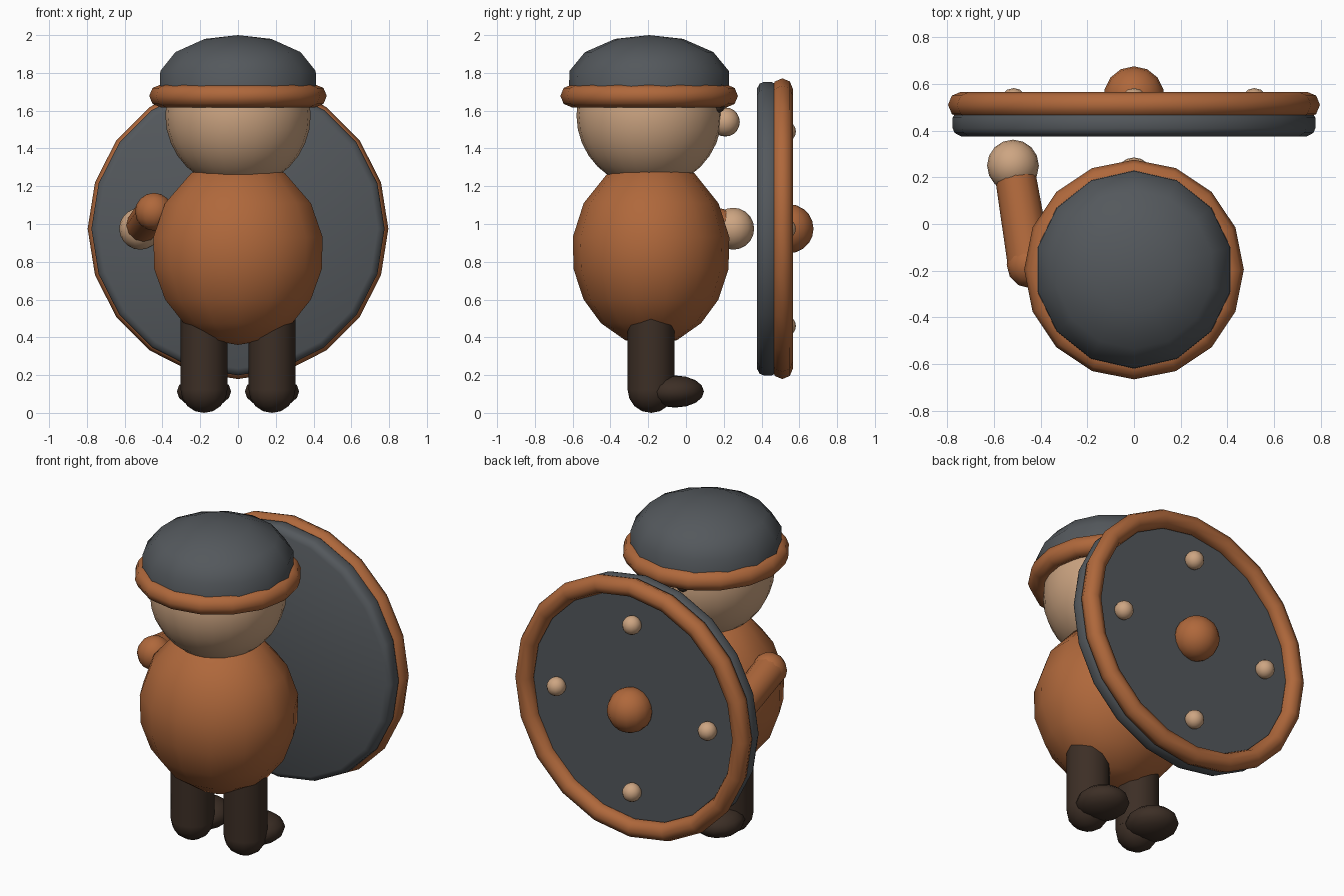
import bpy, bmesh, math
from mathutils import Vector, Matrix

if "Cube" in bpy.data.objects:
    bpy.data.objects.remove(bpy.data.objects["Cube"])


def material(name, col):
    m = bpy.data.materials.new(name)
    m.diffuse_color = (*col, 1)
    m.use_nodes = True
    m.node_tree.nodes["Principled BSDF"].inputs["Base Color"].default_value = m.diffuse_color
    return m


GREY = material("slate grey", (0.088, 0.098, 0.108))
RUST = material("rust brown", (0.43, 0.138, 0.044))
SKIN = material("tan skin", (0.61, 0.376, 0.223))
DARK = material("dark brown", (0.046, 0.028, 0.019))


def lathe(name, mat, profile, segs, loc=(0, 0, 0), scale=(1, 1, 1), axis=(0, 0, 1), closed=False, angle=50):
    """Spin (radius, height) points around an axis; zero radii become poles."""
    bm = bmesh.new()
    rings = []
    for r, h in profile:
        n = 1 if r < 1e-5 else segs
        ring = []
        for i in range(n):
            a = math.pi / 2 + 2 * math.pi * i / segs
            ring.append(bm.verts.new((r * math.cos(a), r * math.sin(a), h)))
        rings.append(ring)
    pairs = list(zip(rings, rings[1:]))
    if closed:
        pairs.append((rings[-1], rings[0]))
    for a, b in pairs:
        for i in range(segs):
            j = (i + 1) % segs
            vs = [a[i % len(a)], a[j % len(a)], b[j % len(b)], b[i % len(b)]]
            bm.faces.new(list(dict.fromkeys(vs)))
    bm.transform(Matrix.Diagonal((*scale, 1)))
    bmesh.ops.recalc_face_normals(bm, faces=bm.faces)
    me = bpy.data.meshes.new(name)
    bm.to_mesh(me)
    bm.free()
    me.materials.append(mat)
    ob = bpy.data.objects.new(name, me)
    bpy.context.collection.objects.link(ob)
    ob.location = loc
    ob.rotation_euler = Vector(axis).to_track_quat('Z', 'Y').to_euler()
    bpy.ops.object.select_all(action='DESELECT')
    ob.select_set(True)
    bpy.context.view_layer.objects.active = ob
    bpy.ops.object.shade_smooth_by_angle(angle=math.radians(angle))
    return ob


def ball(name, mat, loc, radii, segs=16, rings=10):
    prof = [(math.sin(math.pi * i / rings), -math.cos(math.pi * i / rings)) for i in range(rings + 1)]
    return lathe(name, mat, prof, segs, loc, radii, angle=70)


def ring(name, mat, loc, major, minor, segs, axis=(0, 0, 1)):
    prof = [(major + minor * math.cos(math.pi * i / 4), minor * math.sin(math.pi * i / 4)) for i in range(8)]
    return lathe(name, mat, prof, segs, loc, axis=axis, closed=True, angle=70)


def rod(name, mat, a, b, r1, r2, segs=12):
    a, b = Vector(a), Vector(b)
    d = b - a
    return lathe(name, mat, [(0, 0), (r1, 0), (r2, d.length), (0, d.length)], segs, a, axis=d)


CY = -0.195  # figure's own axis

# Body, head and face
lathe("body", RUST, [(0, .36), (.15, .385), (.29, .475), (.39, .6), (.448, .76), (.453, .93),
                     (.39, 1.11), (.25, 1.27), (0, 1.36)], 14, (0, CY + .01, 0), (1.015, .915, 1), angle=70)
ball("head", SKIN, (0, CY, 1.575), (.385, .385, .385), 24, 16)
ball("nose", SKIN, (0, .208, 1.54), (.077, .077, .077))
for s in (-1, 1):
    ball("eye", DARK, (s * .1, .172, 1.625), (.035, .035, .035), 12, 8)

# Cap with rolled brim
lathe("cap", GREY, [(0, 1.68), (.425, 1.68), (.422, 1.81), (.34, 1.91), (.18, 1.98), (0, 2.0)],
      14, (0, CY, 0), angle=70)
ring("cap_brim", RUST, (0, CY, 1.678), .41, .06, 16)

# Legs and feet
for s in (-1, 1):
    rod("leg", DARK, (s * .18, -.185, .12), (s * .18, -.185, .54), .124, .124)
    ball("heel", DARK, (s * .18, -.185, .122), (.124, .124, .122), 12, 8)
    ball("foot", DARK, (s * .18, -.058, .113), (.147, .153, .085), 14, 8)

# Single visible arm
ball("shoulder", RUST, (-.445, -.175, 1.065), (.1, .1, .1), 12, 8)
rod("arm", RUST, (-.445, -.175, 1.065), (-.51, .22, .985), .095, .087)
ball("hand", SKIN, (-.518, .25, .975), (.111, .111, .111))

# Round shield
BACK = (0, 1, 0)
SZ = .975
lathe("shield_board", GREY, [(0, .375), (.74, .375), (.768, .39), (.776, .41), (.776, .455), (.75, .5), (0, .5)],
      20, (0, 0, SZ), axis=BACK, angle=45)
ring("shield_rim", RUST, (0, .51, SZ), .74, .056, 20, BACK)
ball("shield_boss", RUST, (0, .545, SZ), (.13, .13, .13), 14, 10)
for i in range(4):
    a = i * math.pi / 2
    ball("shield_rivet", SKIN, (.515 * math.cos(a), .527, SZ + .515 * math.sin(a)), (.055, .055, .055), 12, 8)
